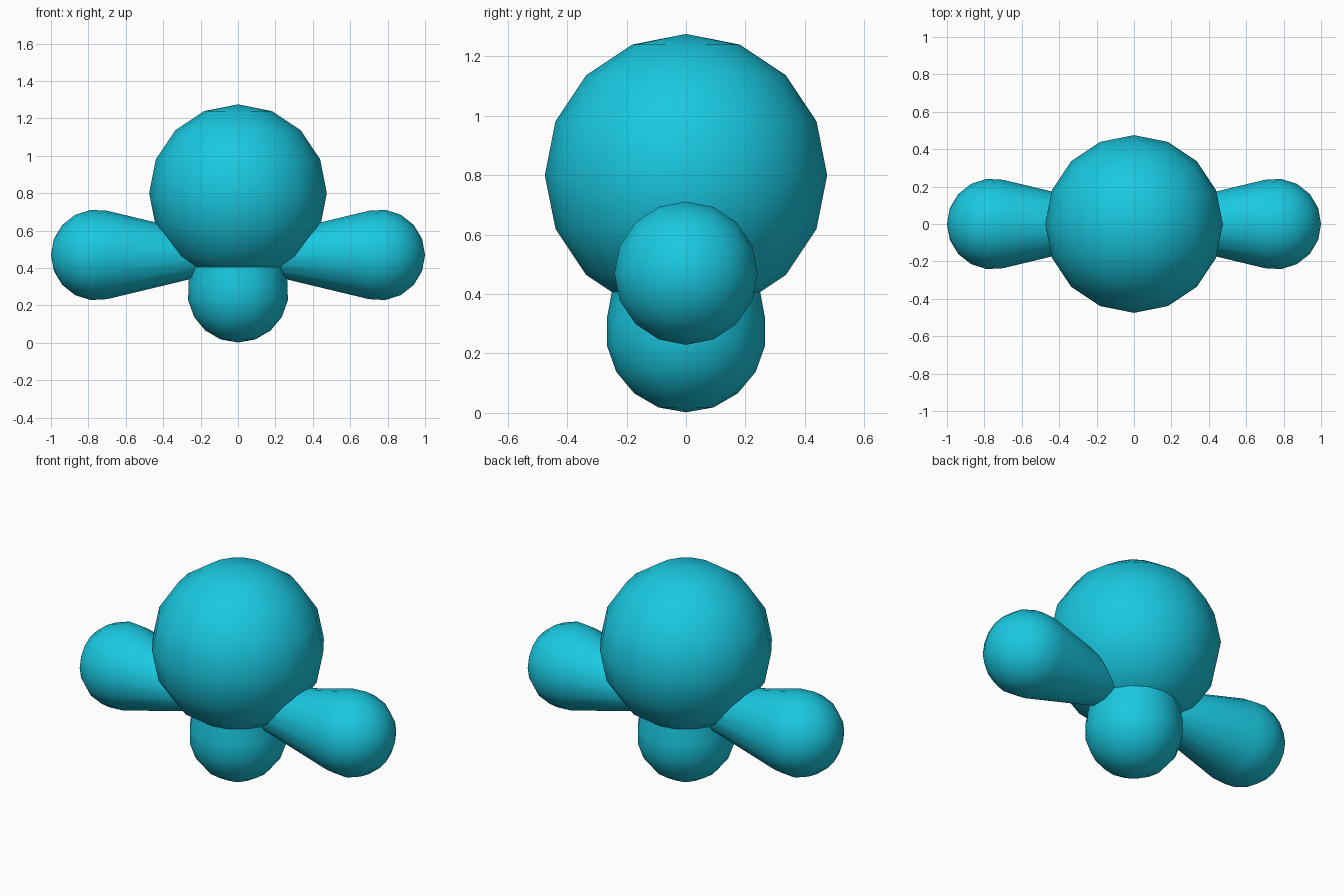
import bpy, bmesh
from math import sin, cos, pi, radians
from mathutils import Matrix

if "Cube" in bpy.data.objects:
    bpy.data.objects.remove(bpy.data.objects["Cube"])

SEGMENTS = 16

mat = bpy.data.materials.new("cyan")
mat.diffuse_color = (0.01, 0.58, 0.75, 1)
mat.use_nodes = True
mat.node_tree.nodes["Principled BSDF"].inputs["Base Color"].default_value = mat.diffuse_color


def finish(bm, name):
    bmesh.ops.recalc_face_normals(bm, faces=bm.faces)
    mesh = bpy.data.meshes.new(name)
    bm.to_mesh(mesh)
    bm.free()
    for p in mesh.polygons:
        p.use_smooth = True
    mesh.materials.append(mat)
    ob = bpy.data.objects.new(name, mesh)
    bpy.context.collection.objects.link(ob)
    return ob


def tapered_limb(name, radius, length, taper_deg, matrix, steps=5):
    """Round end at the origin facing +z, with a tangent cone narrowing towards -z."""
    t = radians(taper_deg)
    sweep = pi / 2 + t
    profile = [(radius * sin(sweep * i / steps), radius * cos(sweep * i / steps))
               for i in range(steps + 1)]
    # small round end, hidden inside the body
    small = radius - length * sin(t)
    for i in range(5):
        a = sweep + (pi - sweep) * i / 4
        profile.append((small * sin(a), -length + small * cos(a)))
    bm = bmesh.new()
    verts = [bm.verts.new((r, 0, z)) for r, z in profile]
    edges = [bm.edges.new(pair) for pair in zip(verts, verts[1:])]
    bmesh.ops.spin(bm, geom=verts + edges, cent=(0, 0, 0), axis=(0, 0, 1),
                   angle=2 * pi, steps=SEGMENTS)
    bmesh.ops.remove_doubles(bm, verts=bm.verts, dist=1e-4)
    bm.transform(matrix)
    return finish(bm, name)


# large round body
bm = bmesh.new()
bmesh.ops.create_uvsphere(bm, u_segments=SEGMENTS, v_segments=8, radius=0.475,
                          matrix=Matrix.Translation((0, 0, 0.8)))
finish(bm, "body")

# side limbs
for side, name in ((1, "right_limb"), (-1, "left_limb")):
    tapered_limb(name, 0.243, 0.6, 13.5,
                 Matrix.Translation((side * 0.757, 0, 0.47))
                 @ Matrix.Rotation(side * pi / 2, 4, 'Y'))

# bottom limb
tapered_limb("lower_limb", 0.27, 0.45, 10.5,
             Matrix.Translation((0, 0, 0.272)) @ Matrix.Rotation(pi, 4, 'X'))
